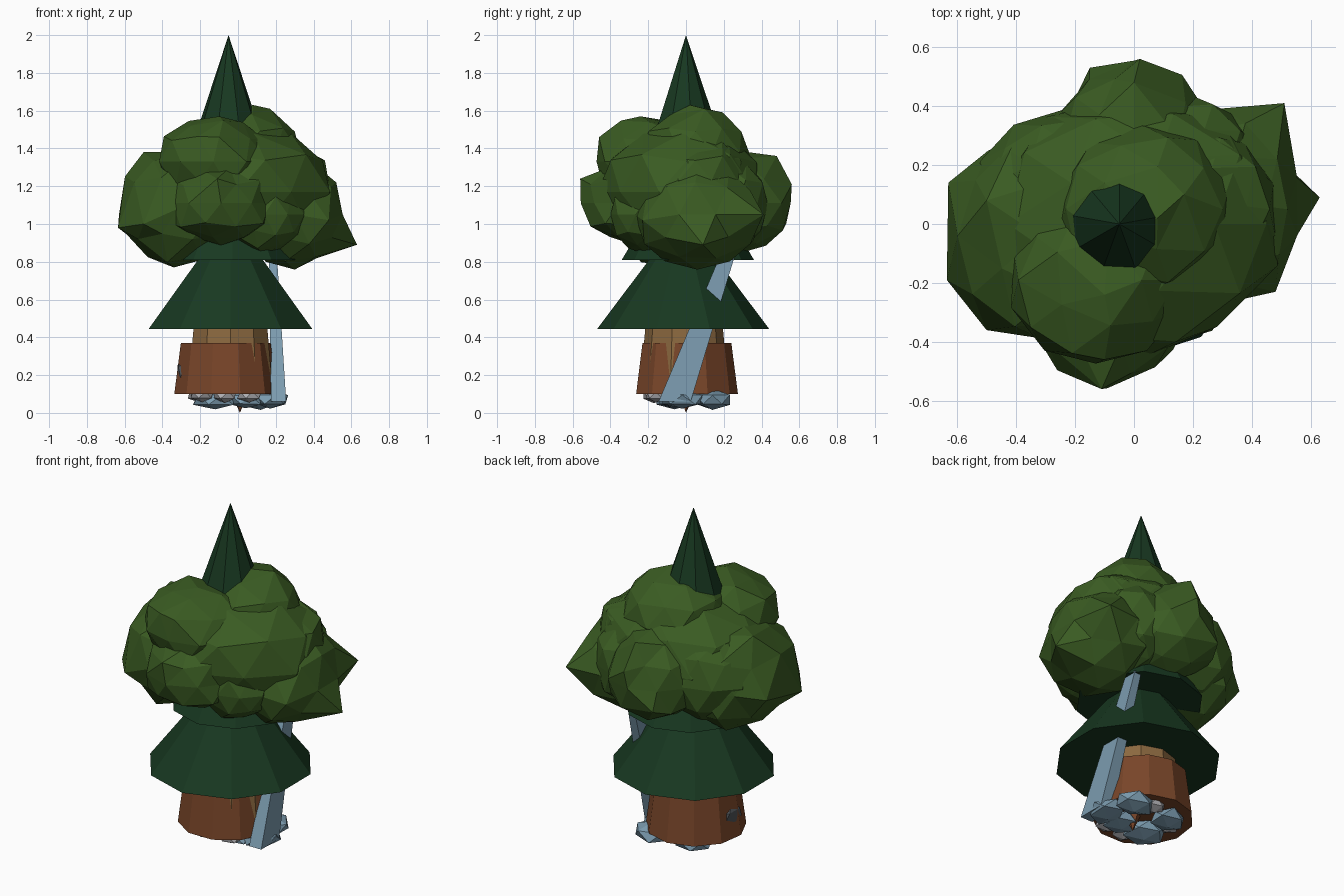
import bpy, bmesh, random
from mathutils import Vector

if "Cube" in bpy.data.objects:
    bpy.data.objects.remove(bpy.data.objects["Cube"])

random.seed(4)


def material(name, rgb):
    m = bpy.data.materials.new(name)
    m.diffuse_color = (*rgb, 1)
    m.use_nodes = True
    m.node_tree.nodes["Principled BSDF"].inputs["Base Color"].default_value = m.diffuse_color
    return m


LEAF = material("leaf", (0.042, 0.105, 0.016))
PINE = material("pine", (0.009, 0.04, 0.015))
BARK = material("bark", (0.19, 0.06, 0.022))
WOOD = material("wood", (0.26, 0.14, 0.05))
SLATE = material("slate", (0.2, 0.33, 0.43))
PALE = material("pale_stone", (0.42, 0.42, 0.44))
DARK = material("dark_stone", (0.08, 0.09, 0.1))


def finish(name, bm, mat):
    bmesh.ops.recalc_face_normals(bm, faces=bm.faces)
    me = bpy.data.meshes.new(name)
    bm.to_mesh(me)
    bm.free()
    me.materials.append(mat)
    ob = bpy.data.objects.new(name, me)
    bpy.context.collection.objects.link(ob)
    return ob


def cone(name, x, y, z0, z1, r0, r1, sides, mat):
    bm = bmesh.new()
    bmesh.ops.create_cone(bm, cap_ends=True, segments=sides, radius1=r0, radius2=r1, depth=z1 - z0)
    bmesh.ops.translate(bm, verts=bm.verts, vec=(x, y, (z0 + z1) / 2))
    if r1 == 0 or r0 == 0:
        bmesh.ops.remove_doubles(bm, verts=bm.verts, dist=1e-5)
    return finish(name, bm, mat)


def blob(name, centre, radii, mat, detail=2, jitter=0.07, pulls=()):
    """Faceted irregular ball; pulls drag the nearest corner to a given point."""
    bm = bmesh.new()
    bmesh.ops.create_icosphere(bm, subdivisions=detail, radius=1)
    for v in bm.verts:
        k = 1 + random.uniform(-jitter, jitter)
        v.co = Vector(c + r * k * q for c, r, q in zip(centre, radii, v.co))
    for p in pulls:
        p = Vector(p)
        min(bm.verts, key=lambda v: (v.co - p).length).co = p
    return finish(name, bm, mat)


def slab(name, low, high, half_low, half_high, mat):
    """Leaning plank with horizontal ends."""
    bm = bmesh.new()
    bmesh.ops.create_cube(bm, size=2)
    for v in bm.verts:
        end, half = (high, half_high) if v.co.z > 0 else (low, half_low)
        v.co = Vector((end[0] + v.co.x * half[0], end[1] + v.co.y * half[1], end[2]))
    return finish(name, bm, mat)


# Pine tiers: bottom skirt, middle tier, top spike
cone("lower_pine_skirt", -0.04, -0.015, 0.445, 1.05, 0.455, 0, 10, PINE)
cone("middle_pine_tier", -0.03, 0.01, 0.81, 1.4, 0.35, 0, 10, PINE)
cone("top_spike", -0.05, 0.0, 1.44, 2.0, 0.187, 0, 9, PINE)

# Leaf clumps around a wide core
blob("leaf_core", (0.0, 0.0, 1.17), (0.5, 0.45, 0.36), LEAF, jitter=0.05)
blob("leaf_clump_left", (-0.32, -0.04, 1.08), (0.31, 0.37, 0.31), LEAF, pulls=[
    (-0.63, 0.14, 1.05), (-0.635, -0.19, 0.98), (-0.5, -0.36, 1.0), (-0.5, 0.08, 1.38),
    (-0.24, -0.08, 0.77), (-0.34, -0.05, 0.77)])
blob("leaf_clump_front", (-0.09, -0.27, 1.11), (0.29, 0.28, 0.225), LEAF, pulls=[
    (-0.11, -0.56, 1.24)])
blob("leaf_clump_upper_front", (-0.13, -0.19, 1.33), (0.29, 0.29, 0.24), LEAF, pulls=[
    (-0.1, -0.46, 1.46), (-0.1, -0.24, 1.57)])
blob("leaf_clump_front_right", (0.14, -0.2, 1.05), (0.21, 0.2, 0.2), LEAF)
blob("leaf_clump_right", (0.3, 0.06, 1.05), (0.28, 0.33, 0.28), LEAF, pulls=[
    (0.63, 0.09, 0.89), (0.51, 0.41, 1.05), (0.48, -0.23, 1.02), (0.52, 0.05, 1.22)])
blob("leaf_clump_upper_right", (0.22, 0.05, 1.23), (0.27, 0.28, 0.24), LEAF, jitter=0.05, pulls=[
    (0.38, 0.06, 1.38)])
blob("leaf_clump_back", (0.0, 0.29, 1.11), (0.27, 0.26, 0.26), LEAF, pulls=[
    (0.02, 0.56, 1.21), (-0.15, 0.53, 1.0), (0.0, 0.48, 1.36)])
blob("leaf_clump_back_left", (-0.24, 0.13, 1.12), (0.28, 0.25, 0.3), LEAF)
blob("leaf_clump_back_right", (0.2, 0.2, 1.1), (0.23, 0.23, 0.25), LEAF)
blob("leaf_clump_top", (0.03, 0.05, 1.38), (0.3, 0.28, 0.24), LEAF, jitter=0.05, pulls=[
    (0.08, 0.02, 1.63), (0.17, 0.1, 1.61)])

# Trunk: inner wood and outer bark band
cone("inner_trunk", -0.04, -0.01, 0.12, 0.95, 0.235, 0.16, 10, WOOD)
cone("bark_band", -0.065, 0.0, 0.1, 0.37, 0.275, 0.24, 11, BARK)
cone("root_tip", 0.01, 0.0, 0.0, 0.11, 0, 0.05, 5, BARK)

# Leaning stone slab on the right
slab("leaning_slab", (0.215, -0.06, 0.06), (0.185, 0.215, 0.82), (0.04, 0.085), (0.022, 0.04), SLATE)

# Stones under the trunk
for i, (c, r) in enumerate([((0.17, -0.02, 0.07), (0.1, 0.12, 0.05)),
                            ((0.12, 0.14, 0.07), (0.12, 0.1, 0.055)),
                            ((-0.14, 0.12, 0.07), (0.11, 0.1, 0.05)),
                            ((-0.12, -0.06, 0.07), (0.12, 0.11, 0.055)),
                            ((0.04, -0.06, 0.07), (0.1, 0.1, 0.05))]):
    blob(f"slate_stone_{i + 1}", c, r, SLATE, 1, 0.12)
for i, (x, y) in enumerate([(-0.19, -0.13), (-0.07, -0.17), (0.06, -0.16), (-0.2, 0.04), (-0.01, 0.16)]):
    blob(f"pale_stone_{i + 1}", (x, y, 0.095), (0.07, 0.06, 0.04), PALE, 1, 0.1)

# Dark chip set in the left side of the bark
blob("dark_chip", (-0.295, -0.01, 0.22), (0.03, 0.09, 0.065), DARK, 1, 0.15)
